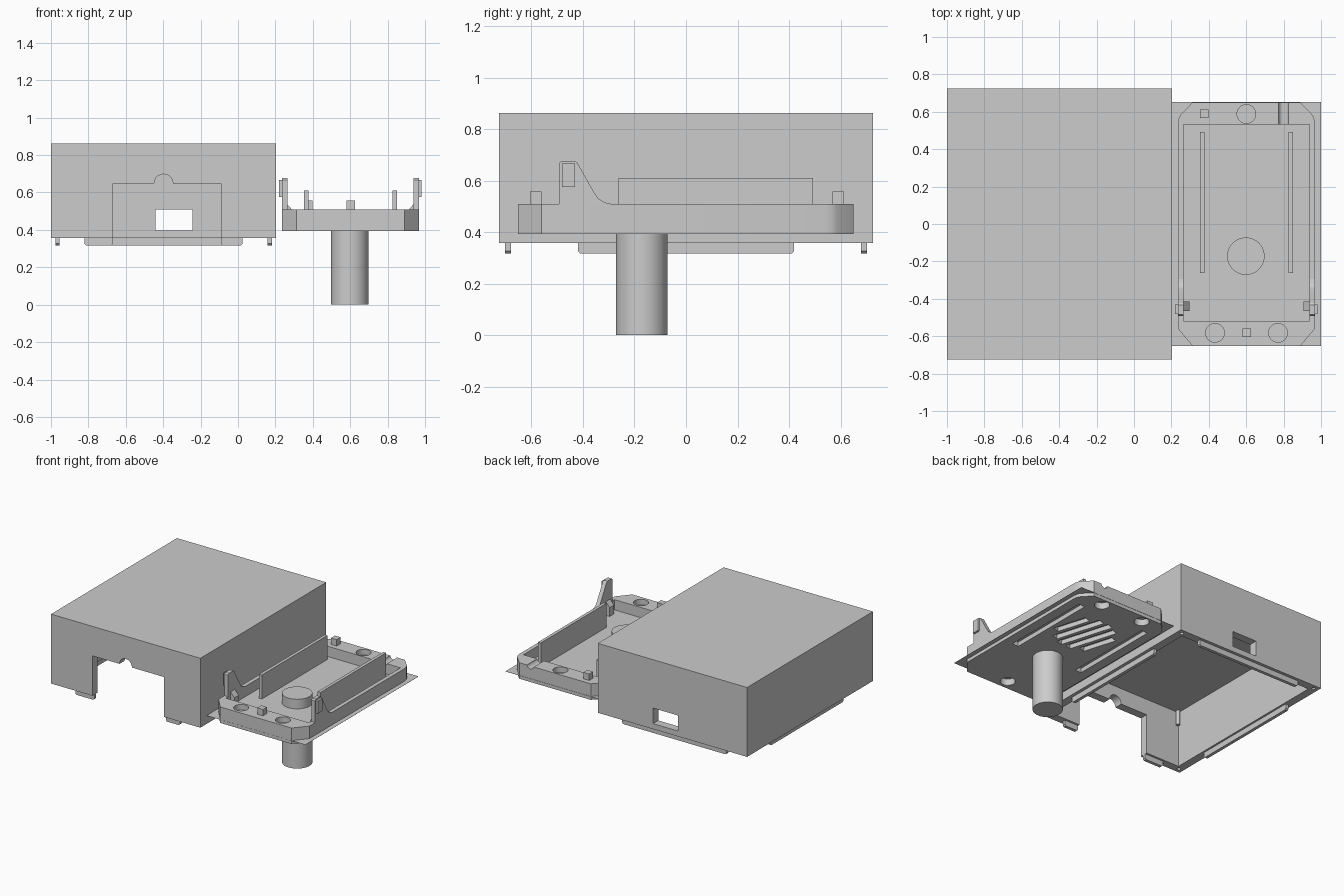
import bpy, bmesh, math
from mathutils import Vector

cube = bpy.data.objects.get("Cube")
if cube:
    bpy.data.objects.remove(cube, do_unlink=True)

grey = bpy.data.materials.new("matte_grey")
grey.use_nodes = True
grey.diffuse_color = (0.604, 0.604, 0.604, 1)
grey.node_tree.nodes["Principled BSDF"].inputs["Base Color"].default_value = grey.diffuse_color


def finish(name, bm):
    bmesh.ops.recalc_face_normals(bm, faces=bm.faces)
    mesh = bpy.data.meshes.new(name)
    bm.to_mesh(mesh)
    bm.free()
    mesh.materials.append(grey)
    obj = bpy.data.objects.new(name, mesh)
    bpy.context.collection.objects.link(obj)
    return obj


def prism(name, points, axis, lo, hi):
    """Extrude a 2D outline along an axis; points use the other two axes in order."""
    def place(p, d):
        c = list(p)
        c.insert("xyz".index(axis), d)
        return Vector(c)
    bm = bmesh.new()
    face = bm.faces.new([bm.verts.new(place(p, lo)) for p in points])
    out = bmesh.ops.extrude_face_region(bm, geom=[face])
    moved = [v for v in out["geom"] if isinstance(v, bmesh.types.BMVert)]
    bmesh.ops.translate(bm, verts=moved, vec=place((0, 0), hi - lo))
    return finish(name, bm)


def box(name, x0, x1, y0, y1, z0, z1):
    return prism(name, [(x0, y0), (x1, y0), (x1, y1), (x0, y1)], "z", z0, z1)


def arc(cx, cy, r, start, end, n):
    return [(cx + r * math.cos(math.radians(start + (end - start) * i / n)),
             cy + r * math.sin(math.radians(start + (end - start) * i / n)))
            for i in range(n + 1)]


def cylinder(name, x, y, r, z0, z1, n=48):
    return prism(name, arc(x, y, r, 0, 360, n)[:-1], "z", z0, z1)


def cut(obj, cutters):
    """Subtract the cutters, then bake the result and remove them."""
    for c in cutters:
        mod = obj.modifiers.new("cut", "BOOLEAN")
        mod.operation, mod.solver, mod.object = "DIFFERENCE", "EXACT", c
        c.hide_render = True
    graph = bpy.context.evaluated_depsgraph_get()
    mesh = bpy.data.meshes.new_from_object(obj.evaluated_get(graph))
    obj.modifiers.clear()
    obj.data = mesh
    for c in cutters:
        bpy.data.objects.remove(c, do_unlink=True)


def smooth(obj):
    bpy.ops.object.select_all(action="DESELECT")
    obj.select_set(True)
    bpy.context.view_layer.objects.active = obj
    bpy.ops.object.shade_smooth_by_angle(angle=math.radians(30))


# Cover: open-bottomed shell with a front doorway and a rear port
ceiling = 0.765
cover = box("cover", -1, 0.204, -0.725, 0.725, 0.357, 0.863)
doorway = [(-0.667, 0.3), (-0.09, 0.3), (-0.09, 0.648)]
doorway += arc(-0.398, 0.648, 0.05, 0, 180, 16) + [(-0.667, 0.648)]
cutters = [box("cavity", -0.94, 0.144, -0.665, 0.665, 0.3, ceiling),
           prism("doorway", doorway, "y", -0.8, -0.6),
           box("port", -0.442, -0.242, 0.6, 0.8, 0.397, 0.51)]
cutters += [cylinder("corner_hole", x, y, 0.013, 0.3, 0.42, 16)
            for x in (-0.965, 0.168) for y in (-0.69, 0.69)]
cut(cover, cutters)
smooth(cover)

# Small pegs in the ceiling corners
for side, x in (("right", -0.925), ("left", 0.129)):
    for end, y in (("front", -0.65), ("back", 0.65)):
        smooth(cylinder(f"{end}_{side}_peg", x, y, 0.014, 0.66, ceiling + 0.01, 16))


# Locating lips under the cover rim, with clipped lower corners
def lip(name, a, b, axis, lo, hi):
    c = 0.009
    pts = [(a, 0.36), (a, 0.317 + c), (a + c, 0.317), (b - c, 0.317), (b, 0.317 + c), (b, 0.36)]
    return prism(name, pts, axis, lo, hi)


for side, x in (("right", -0.977), ("left", 0.158)):
    lip(side + "_cover_lip", -0.42, 0.42, "x", x, x + 0.023)
lip("back_cover_lip", -0.82, 0.023, "y", 0.68, 0.703)
lip("front_right_cover_lip", -0.82, -0.667, "y", -0.703, -0.68)
lip("front_left_cover_lip", -0.09, 0.023, "y", -0.703, -0.68)

# Tray, with clipped front corners and softened back corners
mid_x = 0.601
half_outline = [(0.288, -0.652), (0.366, -0.56), (0.366, 0.54), (0.361, 0.567),
                (0.35, 0.587), (0.288, 0.65)]
outline = [(mid_x + x, y) for x, y in half_outline]
outline += [(mid_x - x, y) for x, y in reversed(half_outline)]
tray = prism("tray", outline, "z", 0.393, 0.51)

# Thin sheet around the tray, a little above its base
flange = box("flange", 0.2, 1.0, -0.653, 0.652, 0.417, 0.418)


# Recesses on the underside: round pockets, long slots and a slotted grille
def underside():
    parts = [cylinder("pocket", x, y, 0.05, 0.38, 0.44, 32)
             for x, y in ((0.77, 0.59), (0.43, 0.59), (0.6, -0.58))]
    parts += [box("slot", x - 0.025, x + 0.025, -0.18, 0.5, 0.38, 0.425) for x in (0.33, 0.87)]
    along = Vector((-0.3, 1)).normalized()
    across = Vector((along.y, -along.x))
    for i in range(-2, 3):
        mid = Vector((0.61, 0.22)) + across * i * 0.078
        half = math.sqrt(0.2 ** 2 - (i * 0.078) ** 2)
        corners = [mid + along * half * s + across * 0.026 * t
                   for s, t in ((-1, -1), (1, -1), (1, 1), (-1, 1))]
        parts.append(prism("grille_slot", corners, "z", 0.38, 0.425))
    return parts


cut(flange, underside())
top_cuts = [box("tray_cavity", 0.265, 0.938, -0.518, 0.532, 0.435, 0.6),
            prism("cable_notch", arc(0.8, 0.515, 0.028, 0, 360, 24)[:-1], "y", 0.52, 0.7)]
top_cuts += [cylinder("magnet_hole", x, y, 0.05, 0.47, 0.6, 32)
             for x, y in ((0.601, 0.588), (0.433, -0.582), (0.77, -0.582))]
cut(tray, underside() + top_cuts)
smooth(tray)

# Support column passing through the tray floor
smooth(cylinder("column", 0.598, -0.172, 0.1, 0, 0.505))

# Locating posts
box("back_post", 0.352, 0.398, 0.568, 0.613, 0.5, 0.557)
box("front_post", 0.579, 0.625, -0.605, -0.56, 0.5, 0.557)

# Ribs and snap clips, mirrored about the tray centre line
clip_outline = [(-0.492, 0.5), (-0.492, 0.667), (-0.484, 0.677), (-0.432, 0.677), (-0.422, 0.67),
                (-0.36, 0.56), (-0.34, 0.53), (-0.315, 0.515), (-0.285, 0.508), (-0.285, 0.5)]
for side, s in (("right", -1), ("left", 1)):
    def span(a, b):
        return sorted((mid_x + s * a, mid_x + s * b))
    box(side + "_rib", *span(0.225, 0.248), -0.262, 0.493, 0.43, 0.61)
    prism(side + "_clip", clip_outline, "x", *span(0.336, 0.366))
    box(side + "_clip_hook", *span(0.36, 0.381), -0.482, -0.43, 0.575, 0.667)
    foot = [(mid_x + s * a, z) for a, z in ((0.34, 0.435), (0.305, 0.435), (0.305, 0.5), (0.34, 0.54))]
    prism(side + "_clip_foot", foot, "y", -0.465, -0.415)
